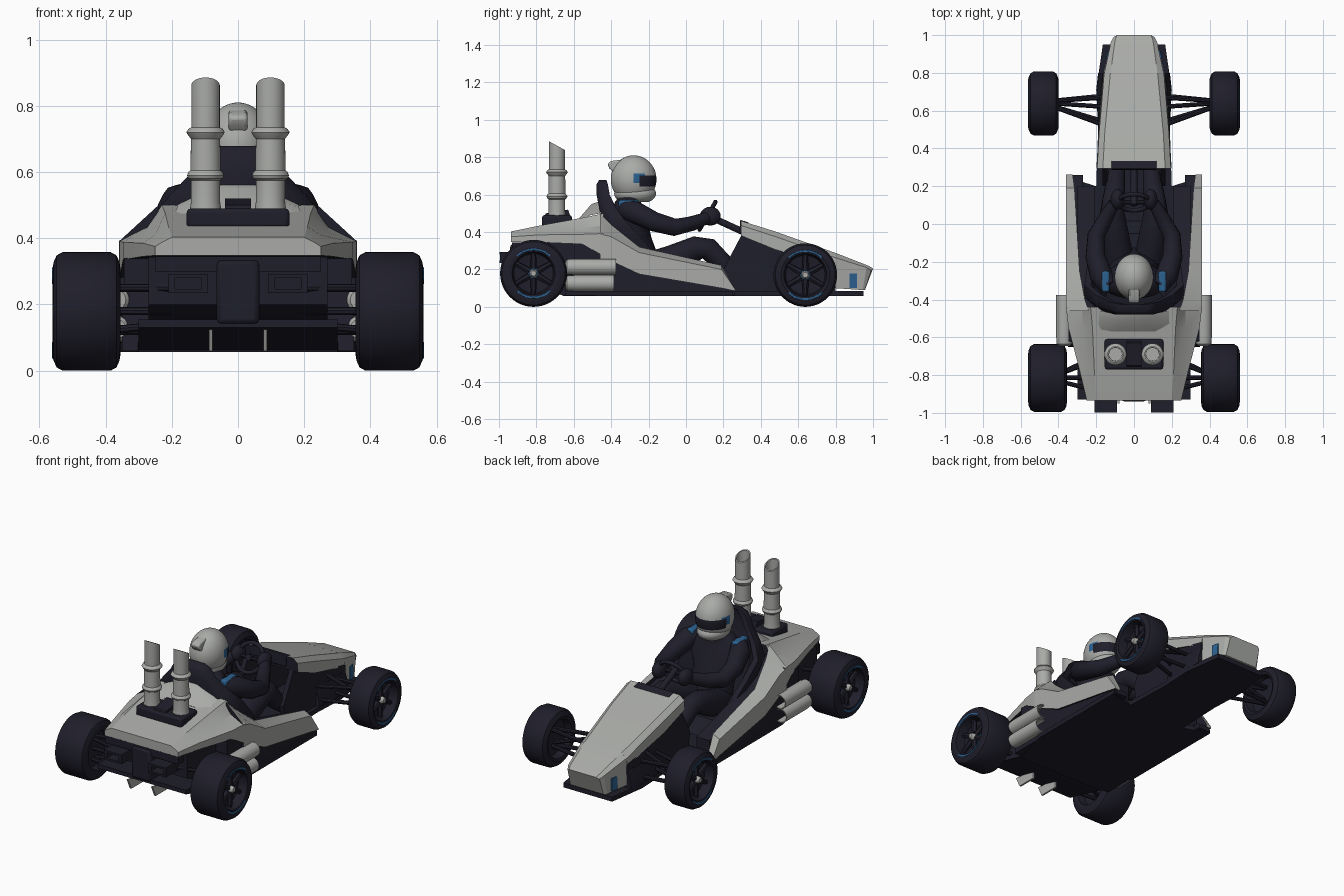
import bpy, bmesh, math
from mathutils import Vector

if "Cube" in bpy.data.objects:
    bpy.data.objects.remove(bpy.data.objects["Cube"])

def mat(name, c):
    m = bpy.data.materials.new(name)
    m.diffuse_color = (*c, 1)
    m.use_nodes = True
    m.node_tree.nodes["Principled BSDF"].inputs["Base Color"].default_value = m.diffuse_color
    return m

LIGHT = mat("pale grey", (0.40, 0.41, 0.39))
DARK = mat("dark navy", (0.0135, 0.013, 0.0235))
BLUE = mat("blue", (0.025, 0.12, 0.28))

def finish(name, bm, mats, mirror=False, rule=None, angle=35, bevel=0):
    bmesh.ops.recalc_face_normals(bm, faces=bm.faces)
    bm.normal_update()
    if rule:
        for f in bm.faces:
            f.material_index = rule(f)
    me = bpy.data.meshes.new(name)
    bm.to_mesh(me)
    bm.free()
    for m in mats if isinstance(mats, (list, tuple)) else [mats]:
        me.materials.append(m)
    me.shade_smooth()
    me.set_sharp_from_angle(angle=math.radians(angle))
    ob = bpy.data.objects.new(name, me)
    bpy.context.collection.objects.link(ob)
    if bevel:
        b = ob.modifiers.new("bevel", 'BEVEL')
        b.width, b.segments, b.limit_method = bevel, 2, 'ANGLE'
    if mirror:
        ob.modifiers.new("mirror", 'MIRROR')
    return ob

def skin(rings):
    """Bridge equal rings of points and cap both ends."""
    bm = bmesh.new()
    vs = [[bm.verts.new(p) for p in r] for r in rings]
    n = len(vs[0])
    for a, b in zip(vs, vs[1:]):
        for i in range(n):
            bm.faces.new((a[i], a[(i + 1) % n], b[(i + 1) % n], b[i]))
    bm.faces.new(vs[0])
    bm.faces.new(vs[-1])
    return bm

def loft(name, rings, m, **k):
    return finish(name, skin(rings), m, **k)

def prism(name, yz, x0, x1, m, **k):
    return loft(name, [[(x, y, z) for y, z in yz] for x in (x0, x1)], m, **k)

def box(name, x0, x1, y0, y1, z0, z1, m, **k):
    return prism(name, [(y0, z0), (y1, z0), (y1, z1), (y0, z1)], x0, x1, m, **k)

def sym(half):
    """Half outline of (x, y, z) -> full ring mirrored over x = 0."""
    return half + [(-x, y, z) for x, y, z in reversed(half)]

def sweep(name, pts, radii, m, n=12, **k):
    pts = [Vector(p) for p in pts]
    if not isinstance(radii, (list, tuple)):
        radii = [radii] * len(pts)
    rings = []
    for i, p in enumerate(pts):
        t = (pts[min(i + 1, len(pts) - 1)] - pts[max(i - 1, 0)]).normalized()
        u = t.cross(Vector((0.13, 0.2, 1))).normalized()
        v = t.cross(u)
        rings.append([p + radii[i] * (u * math.cos(a) + v * math.sin(a))
                      for a in (2 * math.pi * j / n for j in range(n))])
    return loft(name, rings, m, **k)

def lathe(name, prof, axis, c, m, n=32, **k):
    """Revolve (position along axis, radius) points round an axis through c."""
    rings = []
    for a, r in prof:
        ring = []
        for j in range(n):
            s, t = r * math.cos(2 * math.pi * j / n), r * math.sin(2 * math.pi * j / n)
            ring.append({'x': (a, c[1] + s, c[2] + t), 'y': (c[0] + s, a, c[2] + t),
                         'z': (c[0] + s, c[1] + t, a)}[axis])
        rings.append(ring)
    return loft(name, rings, m, **k)

def ball(name, c, s, m, rule=None, floor=None, **k):
    bm = bmesh.new()
    bmesh.ops.create_uvsphere(bm, u_segments=48, v_segments=40, radius=1)
    for v in bm.verts:
        v.co = Vector([c[i] + v.co[i] * s[i] for i in range(3)])
        if floor:
            v.co.z = max(v.co.z, floor)
    return finish(name, bm, m, rule=rule, **k)

# wheels: tyre with hollow rim, spokes, hub, blue sidewall arcs
for nm, y, R, x0 in (("front", 0.638, 0.170, 0.40), ("rear", -0.815, 0.179, 0.355)):
    x1, rim, c = 0.56, 0.115, (0, y, R)
    lathe(nm + "_tyre", [(x0 + .05, .02), (x0 + .045, rim - .01), (x0 + .005, rim), (x0, rim + .015),
          (x0 + .003, R - .03), (x0 + .012, R - .01), (x0 + .03, R), (x1 - .03, R), (x1 - .012, R - .01),
          (x1 - .003, R - .03), (x1, rim + .015), (x1 - .005, rim), (x1 - .06, rim - .01),
          (x1 - .075, .02)], 'x', c, DARK, n=48, mirror=True)
    lathe(nm + "_hub", [(x1 - .08, .036), (x1 - .045, .034), (x1 - .045, .022), (x1 - .02, .018), (x1 - .015, .014)],
          'x', c, [BLUE, LIGHT], n=16, mirror=True,
          rule=lambda f: int(f.calc_center_median().x > .52))
    for i in range(6):
        a = math.pi * (i / 3 + 1 / 6)
        sweep(nm + "_spoke", [(x1 - .045, y + r * math.cos(a), R + r * math.sin(a)) for r in (.025, .11)],
              [.018, .013], DARK, n=6, mirror=True)
    # sidewall arcs as thin curved plates
    for mid in (0.5, 1.5):
        ang = [math.pi * (mid - .24 + .48 * j / 14) for j in range(15)]
        loft(nm + "_blue_arc", [[(x, y + r * math.cos(a), R + r * math.sin(a)) for x, r in
             ((x1 - .006, .122), (x1 + .001, .124), (x1 + .0015, .133), (x1 - .006, .135))] for a in ang],
             BLUE, mirror=True)

# floor plate
outline = [(.165, .95), (.2, .71), (.19, .5), (.2, .2), (.36, .25), (.36, -.42), (.31, -.6), (.30, -.66)]
loft("floor", [sym([(x, y, z) for x, y in outline]) for z in (.057, .085)], DARK)

# nose cover and nose tip
nose = [(.295, .165, .46, .195, .435, .38), (.48, .155, .402, .185, .375, .305), (.80, .125, .288, .158, .262, .215)]
loft("nose_cover", [sym([(a, y, z1), (b, y, z2), (b + .004, y, z3)]) for y, a, z1, b, z2, z3 in nose], [LIGHT, DARK],
     angle=20, rule=lambda f: int(f.normal.z < -.6 or f.normal.y < -.6))
loft("nose_tip", [sym([(.125, .795, .29), (.158, .795, .264), (.162, .795, .10)]),
                  sym([(.10, .975, .22), (.122, .965, .21), (.126, .945, .09)]),
                  sym([(.09, 1.0, .205), (.108, .99, .195), (.112, .957, .09)])], LIGHT, angle=20)
loft("nose_blue_mark", [[(.128, .875, .1), (.128, .875, .178), (.1475, .875, .178), (.1495, .875, .1)],
                        [(.120, .915, .1), (.120, .915, .178), (.1385, .915, .178), (.1405, .915, .1)]],
     BLUE, mirror=True)
prism("nose_side", [(.22, .08), (.2, .2), (.3, .39), (.48, .31), (.8, .225), (.8, .08)], .14, .168, DARK, mirror=True)
box("nose_bulkhead", -.15, .15, .74, .79, .07, .24, DARK)
loft("nose_flare", [[(.14, .5, z), (.188 - d, .52, z), (.2 - d, .71, z), (.19 - d, .80, z), (.14, .80, z)]
     for z, d in ((.08, 0), (.12, .005), (.19, .025))], DARK, mirror=True)
prism("dash", [(.285, .40), (.29, .465), (.335, .452), (.33, .37)], -.12, .12, DARK, bevel=.005)

# side pods, dark on the inside
pods = [(-.46, .24, .50, .39, .25), (-.40, .26, .44, .375, .245), (-.25, .288, .32, .29, .175),
        (.19, .315, .222, .20, .10), (.262, .325, .10, .095, .085)]
loft("side_pod", [[(xi, y, zt), (.36, y, zu), (.36, y, zl), (xi, y, zl)] for y, xi, zt, zu, zl in pods],
     [LIGHT, DARK], mirror=True, angle=20,
     rule=lambda f: int(f.normal.x < -.6 or f.normal.z < -.6 or f.normal.y < -.6))
prism("side_sill", [(.26, .06), (.26, .088), (-.22, .17), (-.42, .25), (-.62, .25), (-.65, .06)], .27, .35, DARK, mirror=True)
prism("cockpit_bolster", [(-.44, .08), (-.44, .44), (-.38, .40), (-.25, .30), (.2, .18), (.2, .08)],
      .21, .30, DARK, mirror=True)

# rear engine cover, dark underneath
deck = [(-.935, .20, .403, .23, .388, .25, .375, .348), (-.78, .21, .435, .25, .41, .287, .385, .345),
        (-.55, .22, .477, .27, .42, .347, .388, .335), (-.44, .23, .50, .275, .435, .36, .392, .27)]
loft("engine_cover", [sym([(a, y, z1), (b, y, z2), (c, y, z3), (c, y, z4)])
     for y, a, z1, b, z2, c, z3, z4 in deck], [LIGHT, DARK], angle=20,
     rule=lambda f: int(f.normal.z < -.5 or f.normal.y > .6))
loft("headrest_cowl", [sym([(.1, -.57, .475), (.2, -.57, .46)]), sym([(.05, -.505, .55), (.185, -.51, .49)]),
                       sym([(.05, -.46, .565), (.185, -.46, .50)])], LIGHT)

# engine, diffuser and rear details
prism("engine", [(-.88, .343), (-.88, .2), (-.7, .12), (-.42, .08), (-.42, .343)], -.27, .27, DARK)
prism("engine_side", [(-.6, .34), (-.6, .1), (-.42, .1), (-.42, .34)], .26, .345, DARK, mirror=True)
prism("diffuser", [(-.93, .155), (-.93, .13), (-.64, .057), (-.5, .057), (-.5, .155)], -.30, .30, DARK)
box("gearbox", -.065, .065, -.94, -.8, .14, .335, DARK, bevel=.015)
box("rear_crossbar", -.25, .25, -.93, -.86, .30, .345, DARK)
for x in (.10, .20):
    box("rear_outlet_side", x - .01, x + .01, -.995, -.87, .235, .29, DARK, mirror=True)
for z in (.235, .28):
    box("rear_outlet_plate", .09, .21, -.997, -.87, z, z + .012, DARK, mirror=True)
prism("diffuser_fin", [(-.95, .125), (-.92, .06), (-.8, .06), (-.8, .11)], .077, .088, LIGHT, mirror=True)

# exhaust stacks on a dark base
box("stack_base", -.155, .155, -.77, -.61, .43, .49, DARK, bevel=.012)
prism("stack_base_ridge", [(-.77, .46), (-.75, .50), (-.63, .52), (-.61, .46)], -.04, .04, DARK)
prof = [(.47, .05), (.51, .044), (.575, .044), (.58, .052), (.59, .056), (.60, .052), (.605, .046), (.70, .044),
        (.71, .052), (.72, .058), (.73, .052), (.735, .043), (.862, .043), (.862, .036), (.62, .034)]
stack = lathe("exhaust_stack", prof, 'z', (.098, -.69, 0), LIGHT, mirror=True)
for v in stack.data.vertices:
    if v.co.z > .8:
        v.co.z -= .55 * (v.co.y + .69)

# side tubes, open to the front
for z, y1 in ((.214, -.375), (.126, -.385)):
    lathe("side_tube", [(-.645, .03), (-.635, .040), (-.6, .043), (y1, .043), (y1, .037), (-.55, .035)],
          'y', (.369, 0, z), LIGHT, n=24, mirror=True)

# suspension arms
arms = [((.15, .67, .20), (.45, .65, .22)), ((.15, .52, .20), (.45, .63, .22)), ((.15, .68, .11), (.45, .65, .12)),
        ((.15, .54, .11), (.45, .63, .12)), ((.15, .62, .24), (.44, .64, .14)),
        ((.2, -.72, .25), (.41, -.8, .25)), ((.2, -.88, .25), (.41, -.83, .25)), ((.2, -.70, .12), (.41, -.8, .12)),
        ((.2, -.88, .14), (.41, -.83, .12)), ((.2, -.815, .18), (.42, -.815, .18))]
for a, b in arms:
    sweep("suspension_arm", [a, b], .012, DARK, n=8, mirror=True)

# bucket seat
seat = [(.09, .20, -.36, .34), (.25, .22, -.40, .26), (.36, .25, -.43, .20), (.46, .262, -.455, .13),
        (.53, .205, -.475, .10), (.60, .14, -.488, .08), (.655, .11, -.488, .07), (.678, .075, -.475, .05)]
loft("seat", [sym([(w * .75, yb + .01, z), (w, yb + d * .5, z), (w, yb + d, z), (w - .035, yb + d, z),
                   (w * .6, yb + .05, z)]) for z, w, yb, d in seat], DARK, angle=50)
prism("seat_base", [(-.38, .08), (-.36, .2), (-.05, .17), (.02, .08)], -.2, .2, DARK)

# driver
tor = [(.15, .13, .10, -.22), (.25, .135, .10, -.24), (.37, .13, .095, -.28), (.46, .165, .095, -.30),
       (.52, .17, .08, -.315), (.56, .11, .07, -.31), (.60, .06, .06, -.29)]
loft("driver_torso", [[(w * math.cos(a), y + d * math.sin(a), z) for a in (math.pi * j / 12 for j in range(24))]
     for z, w, d, y in tor], DARK, angle=60)
sweep("driver_arm", [(.13, -.33, .525), (.175, -.27, .505), (.205, -.17, .455), (.20, -.06, .425),
                     (.15, .03, .445), (.105, .11, .475)], [.05, .06, .053, .047, .04, .032], DARK, mirror=True, angle=60)
ball("driver_glove", (.088, .13, .485), (.036, .055, .05), DARK, mirror=True)
sweep("driver_leg", [(.07, -.24, .2), (.10, -.08, .25), (.115, .06, .315), (.11, .12, .31), (.10, .2, .23),
                     (.085, .34, .12)], [.08, .078, .065, .06, .053, .038], DARK, mirror=True, angle=60)
prism("driver_shoe", [(.32, .09), (.31, .15), (.38, .22), (.42, .2), (.38, .09)], .055, .115, DARK, mirror=True, bevel=.015)
box("shoulder_mark", .13, .17, -.36, -.25, .53, .571, BLUE, mirror=True, bevel=.01)

# helmet with visor and blue band
def helmet_rule(f):
    p = f.calc_center_median()
    if p.y > -.255 and .645 < p.z < .70:
        return 1
    if -.285 < p.y < -.22 and (.685 < p.z < .715 or p.y < -.255 and .66 < p.z < .715):
        return 2
    return 0
ball("helmet", (0, -.28, .682), (.103, .122, .128), [LIGHT, DARK, BLUE], rule=helmet_rule, floor=.572)
ball("helmet_jaw", (0, -.272, .605), (.088, .112, .058), LIGHT, floor=.56)
prism("helmet_fin", [(-.42, .765), (-.40, .78), (-.32, .79), (-.36, .70), (-.41, .74)], -.028, .028, LIGHT, bevel=.008)

# steering wheel and column
bpy.ops.mesh.primitive_torus_add(location=(0, .115, .487), rotation=(math.radians(60), 0, 0),
                                 major_radius=.085, minor_radius=.012, major_segments=32, minor_segments=10)
wheel = bpy.context.object
wheel.name = "steering_wheel"
wheel.data.materials.append(DARK)
wheel.data.shade_smooth()
sweep("steering_column", [(0, .10, .495), (0, .34, .385)], .018, DARK)
sweep("steering_spoke", [(-.08, .115, .487), (.08, .115, .487)], .012, DARK, n=8)
